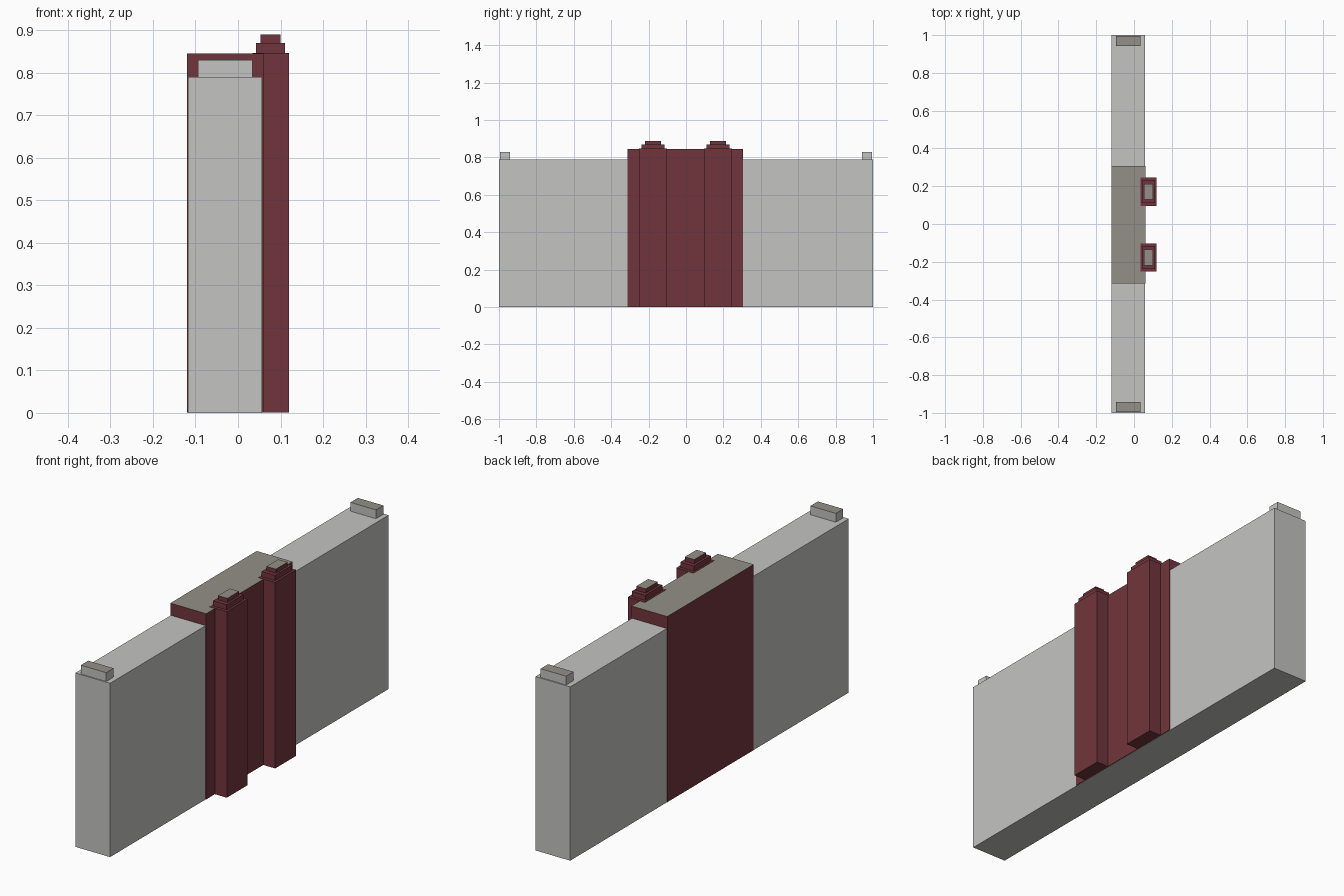
import bpy
import bmesh

if "Cube" in bpy.data.objects:
    bpy.data.objects.remove(bpy.data.objects["Cube"])


def material(name, rgb):
    m = bpy.data.materials.new(name)
    m.diffuse_color = (*rgb, 1.0)
    m.use_nodes = True
    m.node_tree.nodes["Principled BSDF"].inputs["Base Color"].default_value = m.diffuse_color
    return m


GREY = material("light_grey_concrete", (0.55, 0.55, 0.535))
MAROON = material("maroon_brick", (0.165, 0.036, 0.045))
STONE = material("warm_grey_stone", (0.29, 0.28, 0.24))


def box(name, x, y, z, side, top=None):
    """Box from (min, max) ranges; upward faces take the top colour."""
    bm = bmesh.new()
    bmesh.ops.create_cube(bm, size=1.0)
    for v in bm.verts:
        v.co = [r[0] if c < 0 else r[1] for c, r in zip(v.co, (x, y, z))]
    bm.normal_update()
    for f in bm.faces:
        f.material_index = 1 if top and f.normal.z > 0.5 else 0
    mesh = bpy.data.meshes.new(name)
    bm.to_mesh(mesh)
    bm.free()
    mesh.materials.append(side)
    if top:
        mesh.materials.append(top)
    obj = bpy.data.objects.new(name, mesh)
    bpy.context.collection.objects.link(obj)
    return obj


# Long low wall
box("wall", (-0.118, 0.057), (-1.0, 1.0), (0.0, 0.79), GREY)

# Small raised blocks on both wall ends
for label, y in (("front", (-0.995, -0.942)), ("back", (0.942, 0.995))):
    box(f"{label}_end_block", (-0.094, 0.034), y, (0.788, 0.83), GREY, STONE)

# Brick centre section with stone top
box("centre_section", (-0.12, 0.06), (-0.314, 0.306), (0.001, 0.845), MAROON, STONE)

# Two pilasters, each with a stepped cap
for label, c in (("front", -0.177), ("back", 0.171)):
    box(f"{label}_pilaster", (0.034, 0.12), (c - 0.075, c + 0.075), (0.001, 0.8465), MAROON)
    box(f"{label}_cap_lower", (0.042, 0.11), (c - 0.061, c + 0.061), (0.845, 0.87), MAROON)
    box(f"{label}_cap_upper", (0.053, 0.1), (c - 0.042, c + 0.042), (0.869, 0.889), MAROON, STONE)
